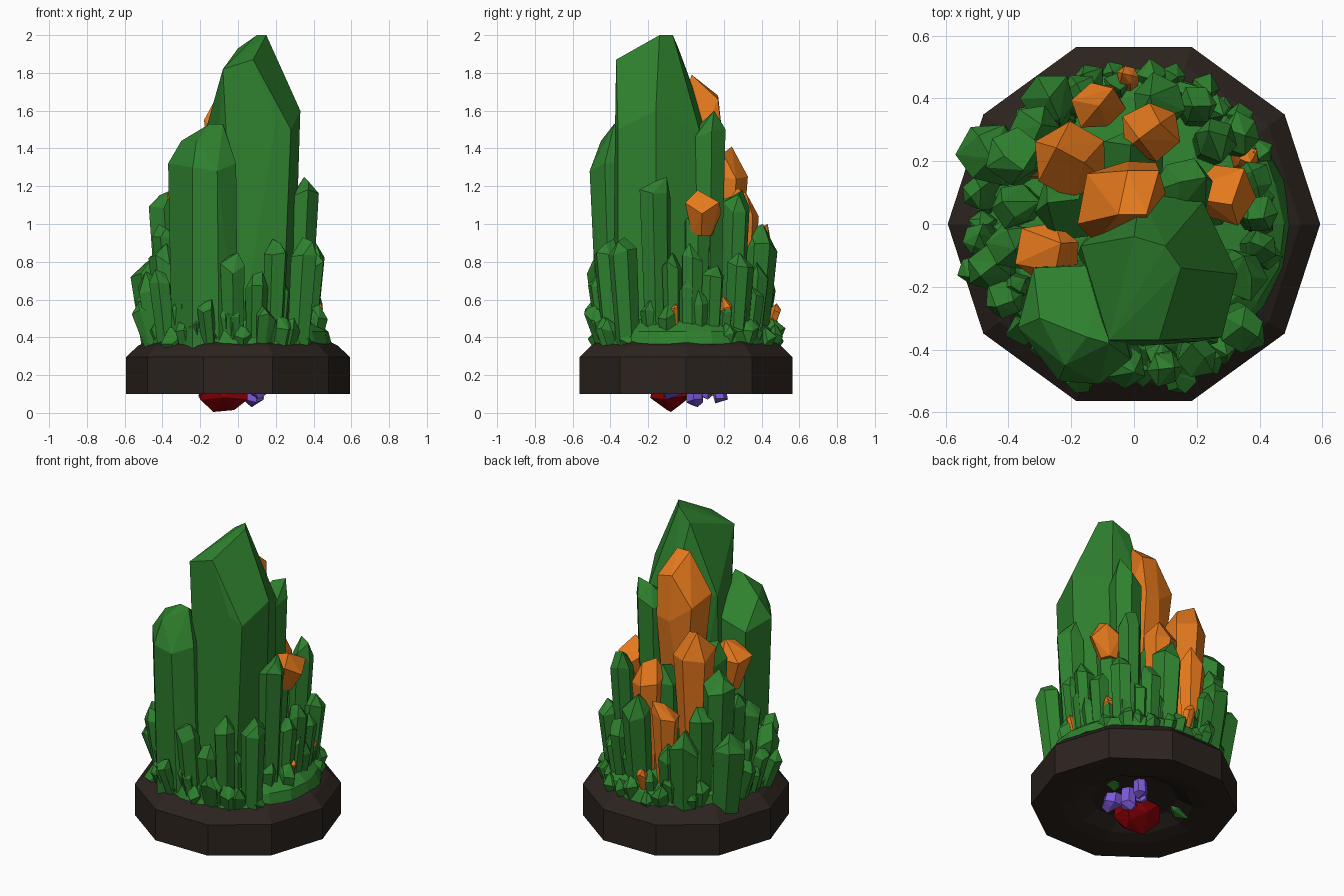
import bpy, bmesh, math, random

random.seed(7)


def material(name, rgb):
    m = bpy.data.materials.new(name)
    m.diffuse_color = (*rgb, 1)
    return m


GREEN = material("green", (0.028, 0.22, 0.028))
ORANGE = material("orange", (0.78, 0.19, 0.012))
RED = material("red", (0.25, 0.0, 0.002))
PURPLE = material("purple", (0.2, 0.1, 0.68))
STONE = material("dark_stone", (0.025, 0.017, 0.013))


def finish(name, bm, mat):
    bmesh.ops.recalc_face_normals(bm, faces=bm.faces)
    me = bpy.data.meshes.new(name)
    bm.to_mesh(me)
    bm.free()
    me.materials.append(mat)
    ob = bpy.data.objects.new(name, me)
    bpy.context.collection.objects.link(ob)
    return ob


def add_hull(bm, pts):
    """Add the convex hull of some points to a mesh, with flat facets merged."""
    tmp = bmesh.new()
    for p in pts:
        tmp.verts.new(p)
    bmesh.ops.convex_hull(tmp, input=tmp.verts)
    loose = [v for v in tmp.verts if not v.link_faces]
    bmesh.ops.delete(tmp, geom=loose, context='VERTS')
    bmesh.ops.dissolve_limit(tmp, angle_limit=math.radians(6),
                             verts=tmp.verts, edges=tmp.edges)
    me = bpy.data.meshes.new("tmp")
    tmp.to_mesh(me)
    tmp.free()
    bm.from_mesh(me)
    bpy.data.meshes.remove(me)


def add_crystal(bm, x, y, top, r, z0=0.3, pull=0.9, taper=0.8, cap=1.3, sides=6):
    """Irregular prism around (x, y) with a lopsided, blunt faceted tip."""
    a0 = random.uniform(0, math.tau)
    rad = [r * random.uniform(0.85, 1.12) for _ in range(sides)]
    cap = min(cap * r, (top - z0) * 0.5)
    pts = []
    for i in range(sides):
        a = a0 + i * math.tau / sides
        c, s = math.cos(a) * rad[i], math.sin(a) * rad[i]
        pts.append((x * pull + c * taper, y * pull + s * taper, z0))
        pts.append((x + c, y + s, top - cap * random.uniform(0.6, 1.3)))
    ax, ay = (random.uniform(-0.3, 0.3) * r for _ in range(2))
    for k in (-1, 1):       # tip is a short sloping ridge
        pts.append((x + ax + k * 0.42 * r * math.cos(a0),
                    y + ay + k * 0.42 * r * math.sin(a0), top - (0.3 * r if k > 0 else 0)))
    add_hull(bm, pts)


def crystals(name, rows, mat, **kw):
    bm = bmesh.new()
    for row in rows:
        add_crystal(bm, *row, **kw)
    return finish(name, bm, mat)


def hull(name, pts, mat):
    bm = bmesh.new()
    add_hull(bm, pts)
    return finish(name, bm, mat)


def lathe(name, profile, n, mat, jitter=0.0):
    bm = bmesh.new()
    rings = []
    for r, z in profile:
        if r == 0:
            rings.append([bm.verts.new((0, 0, z))] * n)
            continue
        ring = []
        for i in range(n):
            a = i * math.tau / n
            k = 1 + random.uniform(-jitter, jitter)
            ring.append(bm.verts.new((r * k * math.cos(a), r * k * math.sin(a), z)))
        rings.append(ring)
    for lo, hi in zip(rings, rings[1:]):
        for i in range(n):
            j = (i + 1) % n
            bm.faces.new(list(dict.fromkeys((lo[i], lo[j], hi[j], hi[i]))))
    return finish(name, bm, mat)


# Ten-sided stone base, shallow hollow underneath
lathe("stone_base", [(0, 0.4), (0.46, 0.39), (0.53, 0.355), (0.593, 0.295), (0.593, 0.1),
                     (0.42, 0.1), (0.34, 0.12), (0.25, 0.165), (0, 0.17)], 10, STONE)
# Green crust under the crystals
lathe("green_crust", [(0.42, 0.34), (0.49, 0.365), (0.475, 0.43), (0.4, 0.49), (0, 0.56)],
      22, GREEN, 0.02)

# Tallest crystal
hull("tallest_crystal", [
    (0.1, -0.07, 2.0), (0.15, -0.14, 2.0), (0.0, -0.04, 1.93),
    (-0.08, -0.37, 1.82), (0.08, -0.37, 1.87), (0.2, -0.375, 1.55),
    (0.28, -0.36, 1.5), (0.33, -0.16, 1.6), (0.22, 0.07, 1.5),
    (0.02, 0.1, 1.55), (-0.17, -0.07, 1.5), (0.0, -0.39, 0.3),
    (0.23, -0.36, 0.3), (0.29, -0.16, 0.3), (0.2, 0.08, 0.3),
    (-0.05, 0.1, 0.3), (-0.18, -0.1, 0.3)], GREEN)

# Second large crystal, front left
hull("second_crystal", [
    (-0.15, -0.36, 1.53), (-0.08, -0.38, 1.53), (-0.3, -0.3, 1.44),
    (-0.22, -0.45, 1.44), (-0.37, -0.33, 1.32), (-0.24, -0.5, 1.3),
    (-0.11, -0.51, 1.28), (-0.01, -0.43, 1.32), (-0.32, -0.14, 1.28),
    (-0.1, -0.13, 1.35), (-0.35, -0.3, 0.3), (-0.24, -0.465, 0.3),
    (-0.1, -0.465, 0.3), (0.0, -0.4, 0.3), (-0.31, -0.12, 0.3), (-0.08, -0.1, 0.3)], GREEN)

# Medium green crystals: x, y, top, radius
crystals("medium_crystals", [
    (0.16, 0.12, 1.6, 0.10), (0.34, -0.16, 1.25, 0.085), (0.26, 0.27, 1.18, 0.075),
    (0.08, 0.39, 1.0, 0.09), (0.35, -0.34, 0.93, 0.075), (0.2, -0.42, 0.92, 0.07),
    (-0.03, -0.45, 0.85, 0.075), (0.1, -0.46, 0.75, 0.06), (0.4, 0.03, 0.9, 0.06),
    (0.4, -0.08, 0.85, 0.055), (-0.38, 0.22, 1.18, 0.09), (-0.47, 0.22, 0.82, 0.1),
    (-0.27, 0.39, 0.85, 0.09), (-0.38, 0.06, 1.0, 0.075), (-0.39, -0.07, 0.9, 0.08),
    (-0.46, -0.14, 0.75, 0.075), (-0.41, -0.24, 0.76, 0.07), (0.34, 0.29, 0.85, 0.065),
    (0.2, 0.38, 0.8, 0.07), (-0.17, 0.41, 0.75, 0.065), (0.38, 0.14, 0.78, 0.06),
    (-0.32, 0.3, 0.98, 0.08), (0.0, 0.2, 1.15, 0.11), (0.24, 0.06, 1.1, 0.08),
    (-0.2, 0.05, 1.3, 0.12)], GREEN)


def ring(name, n, radii, tops, sizes, skip=(9, 9)):
    """Scatter crystals round the rim, leaving an arc bare."""
    rows = []
    for i in range(n):
        a = (i + random.uniform(-0.3, 0.3)) * math.tau / n - math.pi
        r, top, size = (random.uniform(*v) for v in (radii, tops, sizes))
        if not skip[0] < a < skip[1]:
            rows.append((r * math.cos(a), r * math.sin(a), top, size))
    crystals(name, rows, GREEN, sides=5)


# Rings of small green crystals around the rim, sparser on the right
ring("small_rim_crystals", 34, (0.45, 0.49), (0.44, 0.58), (0.038, 0.06), (-0.65, 0.35))
ring("inner_rim_crystals", 26, (0.4, 0.45), (0.54, 0.72), (0.04, 0.06))
crystals("leaning_rim_crystals", [
    (-0.5, -0.05, 0.64, 0.05), (-0.51, -0.15, 0.6, 0.05), (-0.5, 0.1, 0.62, 0.05),
    (-0.17, -0.5, 0.6, 0.045), (0.15, -0.49, 0.57, 0.055)], GREEN, pull=0.85)

# Orange crystals climbing the back
hull("large_orange_crystal", [
    (-0.05, 0.03, 1.79), (0.04, 0.03, 1.79), (-0.02, 0.17, 1.68), (0.08, 0.17, 1.66),
    (-0.18, 0.0, 1.55), (-0.15, 0.16, 1.5), (-0.02, 0.2, 1.4), (0.07, 0.195, 1.42),
    (0.1, 0.1, 1.5), (-0.12, -0.06, 1.5), (0.05, -0.06, 1.5), (-0.09, 0.0, 0.8),
    (0.06, 0.0, 0.8), (0.06, 0.13, 0.8), (-0.08, 0.13, 0.8)], ORANGE)
crystals("orange_crystals", [
    (-0.2, 0.2, 1.41, 0.12), (0.06, 0.3, 1.19, 0.1), (-0.11, 0.38, 1.0, 0.085)],
    ORANGE, z0=0.45, pull=0.97, taper=0.55)
crystals("orange_side_crystals", [(0.29, 0.1, 1.18, 0.11), (-0.27, -0.09, 1.25, 0.11)],
         ORANGE, z0=0.94, pull=0.9, taper=0.55, cap=0.9)
crystals("small_orange_crystals", [
    (-0.02, 0.475, 0.58, 0.035), (0.36, 0.21, 0.62, 0.04), (0.43, -0.06, 0.58, 0.02),
    (-0.3, 0.2, 0.85, 0.06)], ORANGE, z0=0.4)


# Crystals hanging in the hollow below: x, y, lowest z, radius
def hanging(name, rows, mat, cap=0.7):
    ob = crystals(name, [(x, y, -z, r) for x, y, z, r in rows], mat,
                  z0=-0.18, pull=0.9, taper=0.9, cap=cap)
    for v in ob.data.vertices:
        v.co.z *= -1
    ob.data.flip_normals()


hull("red_crystal", [
    (-0.13, -0.08, 0.005), (-0.02, -0.1, 0.015), (0.0, -0.04, 0.035), (-0.2, -0.12, 0.07),
    (-0.08, -0.19, 0.08), (0.05, -0.12, 0.07), (0.05, 0.0, 0.09), (-0.08, 0.03, 0.09),
    (-0.21, -0.02, 0.09), (-0.18, -0.16, 0.19), (0.05, -0.1, 0.19), (-0.18, 0.02, 0.19),
    (0.04, 0.02, 0.19)], RED)
hanging("purple_crystals", [(0.08, 0.05, 0.03, 0.05), (0.1, 0.18, 0.05, 0.04),
                            (0.11, -0.07, 0.07, 0.06), (0.03, 0.1, 0.07, 0.035)], PURPLE)
hanging("hidden_green_crystals", [(-0.3, 0.08, 0.11, 0.07), (0.2, 0.05, 0.13, 0.04)], GREEN)
hanging("hidden_orange_crystal", [(0.06, 0.15, 0.09, 0.025)], ORANGE)
